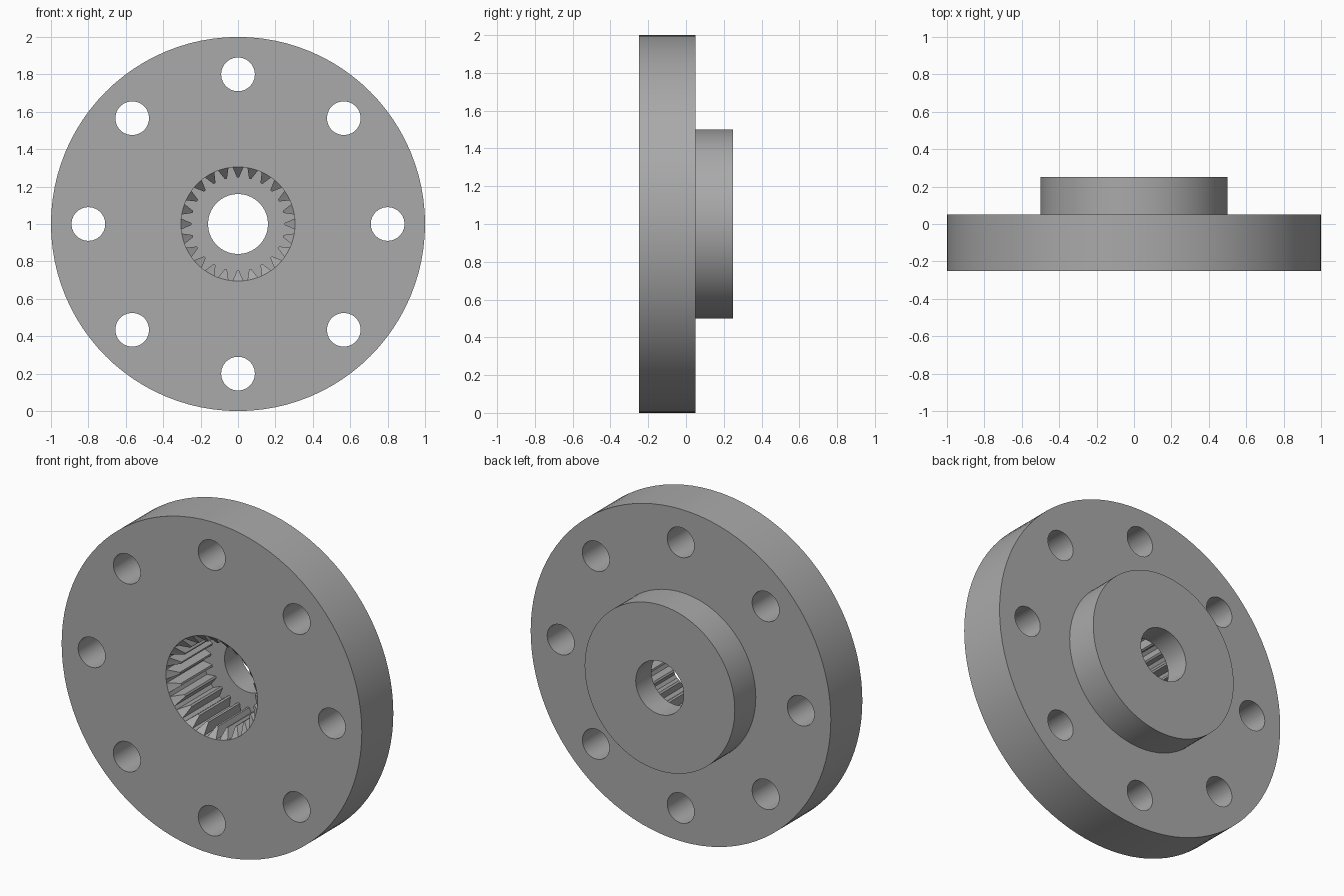
import bpy, bmesh
from math import pi, cos, sin, radians
from mathutils import Matrix

cube = bpy.data.objects.get("Cube")
if cube:
    bpy.data.objects.remove(cube, do_unlink=True)

FRONT, STEP, BACK = -0.25, 0.05, 0.25   # depths along y
CENTRE_Z = 1.0
TEETH = 24
ROOT, TIP = 0.305, 0.25                 # spline radii
POCKET_FLOOR = 0.10

steel = bpy.data.materials.new("grey steel")
steel.use_nodes = True
colour = (0.4, 0.4, 0.4, 1)
steel.diffuse_color = colour
steel.node_tree.nodes["Principled BSDF"].inputs["Base Color"].default_value = colour


def prism(name, loops):
    """Skin matching (x, z) outlines given at successive y depths."""
    bm = bmesh.new()
    rings = [[bm.verts.new((x, y, z + CENTRE_Z)) for x, z in pts] for y, pts in loops]
    n = len(rings[0])
    for a, b in zip(rings, rings[1:]):
        for i in range(n):
            j = (i + 1) % n
            bm.faces.new((a[i], a[j], b[j], b[i]))
    bm.faces.new(rings[0])
    bm.faces.new(rings[-1])
    bmesh.ops.recalc_face_normals(bm, faces=bm.faces)
    mesh = bpy.data.meshes.new(name)
    bm.to_mesh(mesh)
    bm.free()
    mesh.materials.append(steel)
    obj = bpy.data.objects.new(name, mesh)
    bpy.context.collection.objects.link(obj)
    return obj


def circle(radius, n=96, cx=0, cz=0):
    return [(cx + radius * cos(2 * pi * i / n), cz + radius * sin(2 * pi * i / n))
            for i in range(n)]


def spline_outline():
    """Void outline: wide tooth roots tapering to narrow inward tips."""
    pts = []
    pitch = 2 * pi / TEETH
    for k in range(TEETH):
        for offset, radius in ((-0.36, ROOT), (-0.09, TIP), (0.09, TIP), (0.36, ROOT)):
            a = (k + offset) * pitch
            pts.append((radius * cos(a), radius * sin(a)))
    return pts


def cut(target, cutter):
    cutter.hide_render = True
    mod = target.modifiers.new("cut", "BOOLEAN")
    mod.operation = "DIFFERENCE"
    mod.solver = "EXACT"
    mod.object = cutter
    bpy.context.view_layer.objects.active = target
    bpy.ops.object.modifier_apply(modifier=mod.name)
    bpy.data.objects.remove(cutter, do_unlink=True)


# Flange plate and raised hub as one stepped solid
flange = prism("flange_hub", [(FRONT, circle(1)), (STEP, circle(1)),
                              (STEP, circle(0.5)), (BACK, circle(0.5))])

# Through bore, toothed pocket and conical lead-in on the teeth
cut(flange, prism("bore_cutter", [(-0.4, circle(0.16)), (0.4, circle(0.16))]))
teeth = spline_outline()
cut(flange, prism("spline_cutter", [(-0.4, teeth), (POCKET_FLOOR, teeth)]))
cut(flange, prism("lead_in_cutter", [(FRONT - 0.02, circle(ROOT + 0.02)),
                                     (FRONT + 0.07, circle(ROOT - 0.07))]))

# Ring of bolt holes
for k in range(8):
    a = k * pi / 4
    hole = circle(0.09, 48, 0.8 * cos(a), 0.8 * sin(a))
    cut(flange, prism("bolt_hole_cutter", [(-0.4, hole), (0.4, hole)]))

# Smooth the round walls, keep the machined edges crisp
bpy.ops.object.select_all(action="DESELECT")
flange.select_set(True)
bpy.context.view_layer.objects.active = flange
bpy.ops.object.shade_smooth_by_angle(angle=radians(20))
